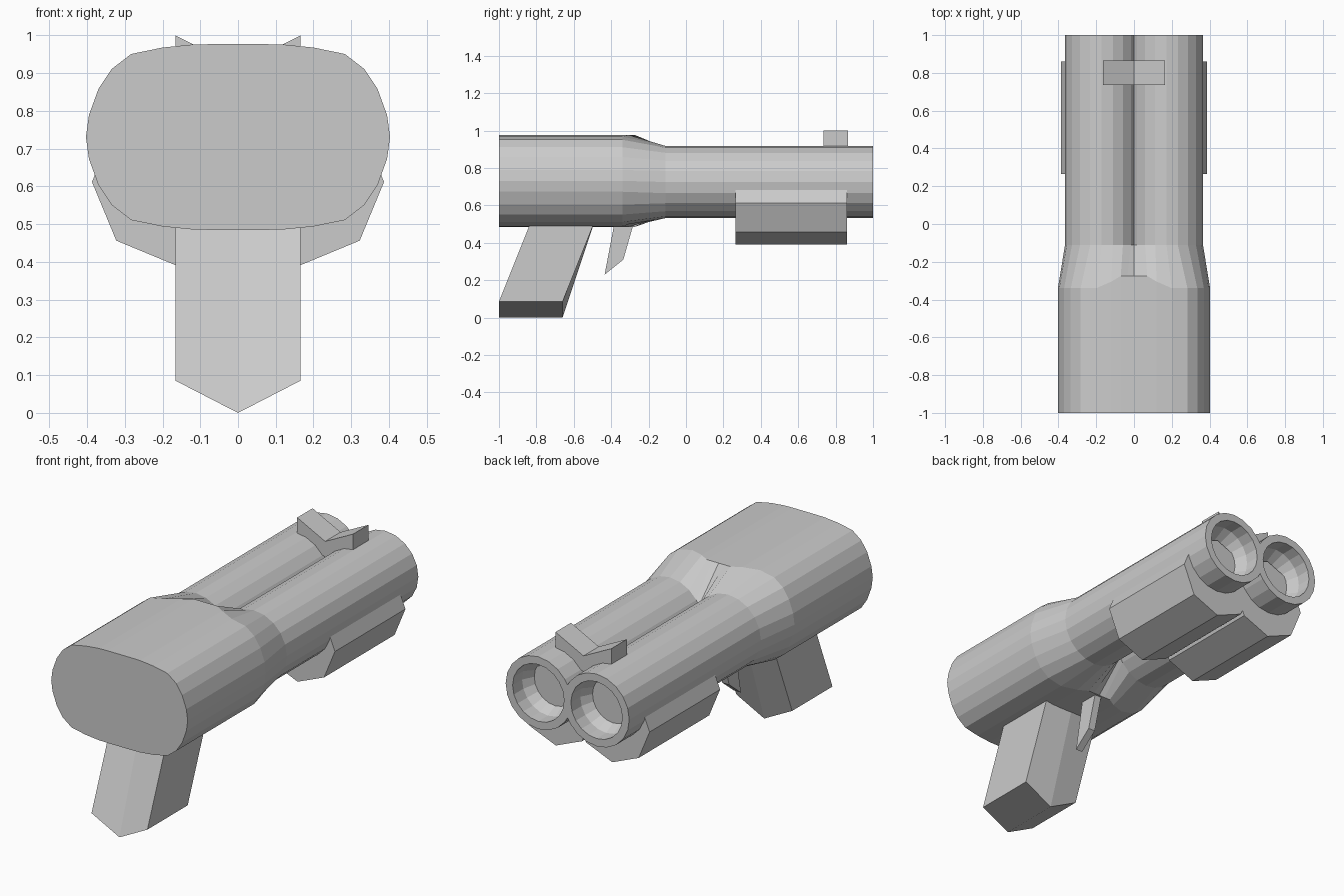
import bpy, bmesh
from math import cos, sin, radians, pi

if "Cube" in bpy.data.objects:
    bpy.data.objects.remove(bpy.data.objects["Cube"])


def loft(name, rings):
    """Join equal-length rings of points with faces and cap both ends."""
    bm = bmesh.new()
    vs = [[bm.verts.new(p) for p in r] for r in rings]
    n = len(rings[0])
    for a, b in zip(vs, vs[1:]):
        for i in range(n):
            j = (i + 1) % n
            bm.faces.new((a[i], a[j], b[j], b[i]))
    bm.faces.new(vs[0][::-1])
    bm.faces.new(vs[-1])
    bmesh.ops.recalc_face_normals(bm, faces=bm.faces)
    me = bpy.data.meshes.new(name)
    bm.to_mesh(me)
    bm.free()
    ob = bpy.data.objects.new(name, me)
    bpy.context.collection.objects.link(ob)
    return ob


def circle(cx, cz, r, y, n):
    return [(cx + r * cos(2 * pi * i / n), y, cz + r * sin(2 * pi * i / n)) for i in range(n)]


def extrude_xz(name, pts, y0, y1):
    return loft(name, [[(x, y, z) for x, z in pts] for y in (y0, y1)])


def full_ring(quarter, cz):
    """Mirror a quarter outline of (x, y, height) into a closed ring."""
    up = [(x, y, cz + h) for x, y, h in quarter]
    left = [(-x, y, z) for x, y, z in up[-2::-1]]
    top = up + left
    return top + [(x, y, 2 * cz - z) for x, y, z in top[-2:0:-1]]


# Body: twin barrels blending into an oval receiver
BX, BZ, R = 0.172, 0.725, 0.193
eight = [(BX + R * cos(radians(a)), R * sin(radians(a))) for a in range(0, 145, 18)] + [(0, 0.0875)]
oval = [(.403, 0), (.395, .058), (.37, .127), (.335, .18), (.283, .22), (.2, .237),
        (.12, .245), (.07, .246), (.035, .246), (0, .246)]
shoulder_y = [-.34] * 6 + [-.305, -.275, -.275, -.275]
body = loft("barrels_and_receiver", [
    full_ring([(x, 1, h) for x, h in eight], BZ),
    full_ring([(x, -.11, h) for x, h in eight], BZ),
    full_ring([(x, y, h) for (x, h), y in zip(oval, shoulder_y)], .731),
    full_ring([(x, -1, h) for x, h in oval], .731)])

# Bores: short straight wall, then a cone
for s in (-1, 1):
    cutter = loft("bore_cutter", [circle(s * BX, BZ, r, y, 20)
                                  for r, y in ((.152, 1.05), (.152, .92), (.002, .62))])
    cutter.hide_render = True
    mod = body.modifiers.new("bore", 'BOOLEAN')
    mod.operation, mod.solver, mod.object = 'DIFFERENCE', 'EXACT', cutter
    bpy.context.view_layer.objects.active = body
    bpy.ops.object.modifier_apply(modifier=mod.name)
    bpy.data.objects.remove(cutter)

# Fore-end: an octagonal sleeve under each barrel
for s, side in ((-1, "left"), (1, "right")):
    loft("fore_end_" + side, [circle(s * .167, .612, .22, y, 8) for y in (.265, .86)])

# Notched front sight
extrude_xz("front_sight", [(-.165, 1), (0, .917), (.165, 1), (.165, .915), (0, .832), (-.165, .915)], .735, .865)

# Raked grip with a V-shaped base
W = .165
base = [(-W, -1, .085), (0, -1, 0), (W, -1, .085), (W, -.66, .085), (0, -.66, 0), (-W, -.66, .085)]
top = [(x, y + .17, .51) for x, y, z in base]
loft("grip", [base, top])

# Trigger
side = [(-.38, .52), (-.435, .23), (-.335, .31), (-.275, .52)]
loft("trigger", [[(x, y, z) for y, z in side] for x in (-.02, .02)])
